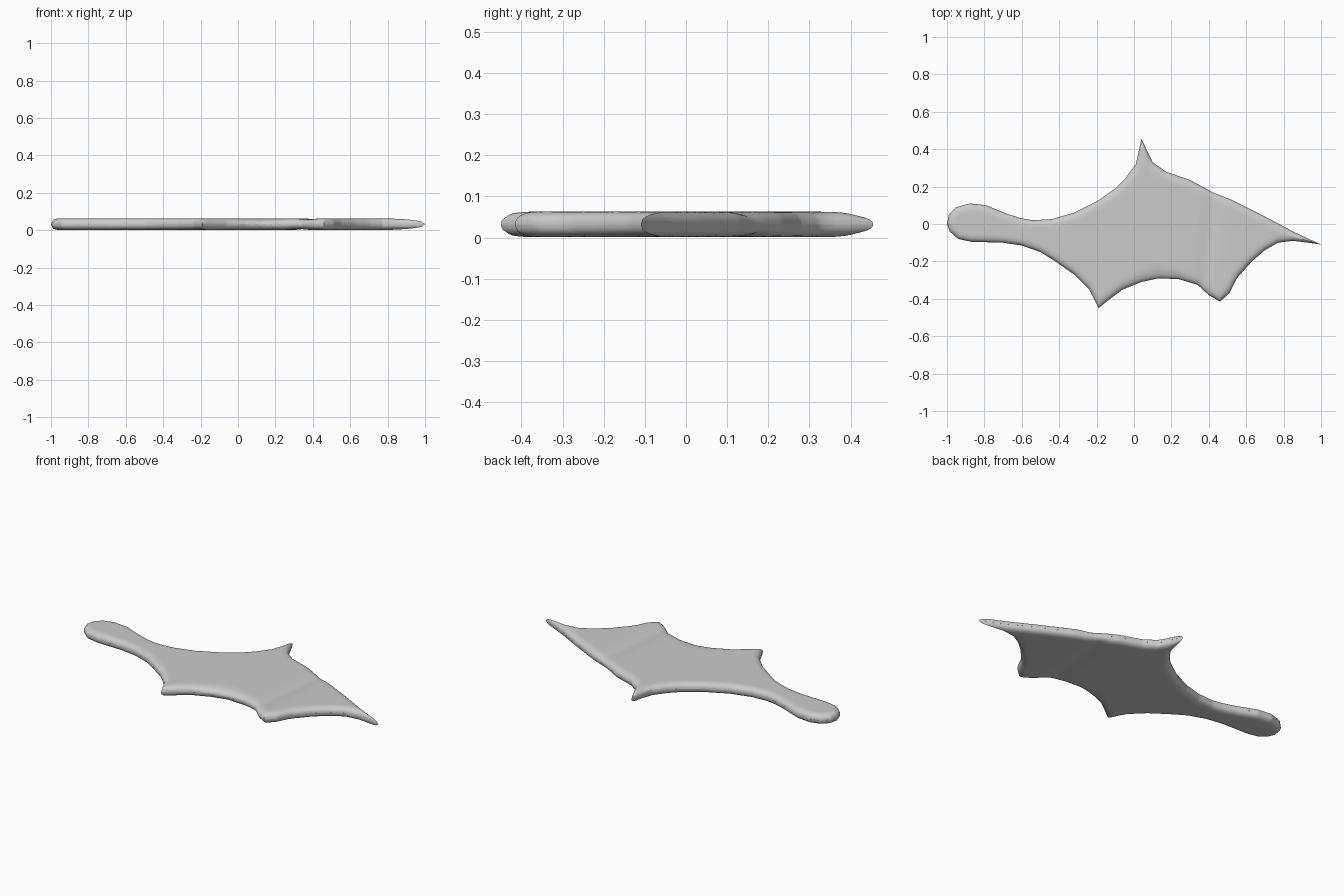
import bpy
import bmesh
import math
from mathutils import Vector
from mathutils.geometry import intersect_point_line

cube = bpy.data.objects.get("Cube")
if cube:
    bpy.data.objects.remove(cube)

# Wing outline as two edges from the rounded root to the wing tip (hundredths)
BACK_EDGE = [(-100, 0), (-99, 5), (-95, 9), (-88, 11), (-79, 10), (-68, 5.5),
             (-60, 3), (-54, 2), (-44, 2.6), (-32, 6), (-20, 12), (-10, 19),
             (-5, 24), (1, 32), (4, 45.5), (10, 33), (17, 28), (30, 23.5),
             (42, 17), (52, 13), (70, 4), (85, -4), (100, -11)]
FRONT_EDGE = [(-100, 0), (-98.5, -4), (-94, -8), (-87, -9.5), (-70, -10),
              (-60, -11.5), (-50, -15), (-42, -20), (-32, -27), (-24, -35),
              (-19, -45), (-14, -41), (-6, -35), (4, -31), (13, -29),
              (24, -29.5), (34, -32.5), (40, -38), (46, -41.5), (51, -37),
              (55, -29), (63, -20), (70, -14), (77, -10), (85, -9),
              (93, -10), (100, -11)]
MID = 0.032
HALF = 0.031
ROWS = 30


def to_points(edge):
    return [Vector((x, y)) / 100 for x, y in edge]


def height_at(edge, x):
    """Y of an edge at the given x."""
    for a, b in zip(edge, edge[1:]):
        if x <= b.x:
            return a.y + (b.y - a.y) * (x - a.x) / (b.x - a.x)
    return edge[-1].y


def distance(edge, p):
    """Distance from a point to the nearest segment of an edge."""
    best = math.inf
    for a, b in zip(edge, edge[1:]):
        near, t = intersect_point_line(p, a, b)
        near = a.lerp(b, min(max(t, 0), 1))
        best = min(best, (p - near.to_2d()).length)
    return best


def bump(x, centre, width):
    return math.exp(-((x - centre) / width) ** 2)


def rounding(d, radius):
    """Full, rounded edge profile rising from 0 to 1."""
    return (1 - (1 - min(d / radius, 1)) ** 2.4) ** (1 / 2.4)


back, front = to_points(BACK_EDGE), to_points(FRONT_EDGE)


def thickness(p, side):
    """Half thickness of the membrane above (1) or below (-1) its middle."""
    scallop = bump(p.x, 0.13, 0.14)
    front_radius = 0.045 + (0.05 if side > 0 else 0.01) * scallop
    edge = min(rounding(distance(back, p), 0.045),
               rounding(distance(front, p), front_radius))
    # Shallow fold running across the membrane
    fold_x = 0.41 + 0.12 * p.y if side > 0 else 0.35 + 0.12 * p.y
    return HALF * edge * (1 - 0.2 * bump(p.x, fold_x, 0.045))


# Wing membrane lofted from stations along its length
stations = {round(p.x, 4) for p in back + front}
stations |= {round(-1 + i / 60, 4) for i in range(121)}
bm = bmesh.new()
for side in (1, -1):
    columns = []
    for x in sorted(stations):
        low, high = height_at(front, x), height_at(back, x)
        column = []
        for row in range(ROWS + 1):
            v = (1 - math.cos(math.pi * row / ROWS)) / 2
            p = Vector((x, low + (high - low) * v))
            z = MID + side * thickness(p, side)
            column.append(bm.verts.new((p.x, p.y, z)))
        columns.append(column)
    for a, b in zip(columns, columns[1:]):
        for i in range(ROWS):
            bm.faces.new((a[i], b[i], b[i + 1], a[i + 1]))
bmesh.ops.remove_doubles(bm, verts=bm.verts, dist=0.0001)
bmesh.ops.recalc_face_normals(bm, faces=bm.faces)

mesh = bpy.data.meshes.new("wing_membrane")
bm.to_mesh(mesh)
bm.free()
wing = bpy.data.objects.new("wing_membrane", mesh)
bpy.context.collection.objects.link(wing)

# Plain grey finish
grey = bpy.data.materials.new("plain_grey")
grey.use_nodes = True
colour = (0.6, 0.6, 0.6, 1)
grey.diffuse_color = colour
grey.node_tree.nodes["Principled BSDF"].inputs["Base Color"].default_value = colour
mesh.materials.append(grey)

# Smooth shading
bpy.ops.object.select_all(action="DESELECT")
wing.select_set(True)
bpy.context.view_layer.objects.active = wing
bpy.ops.object.shade_smooth_by_angle(angle=math.radians(60))
